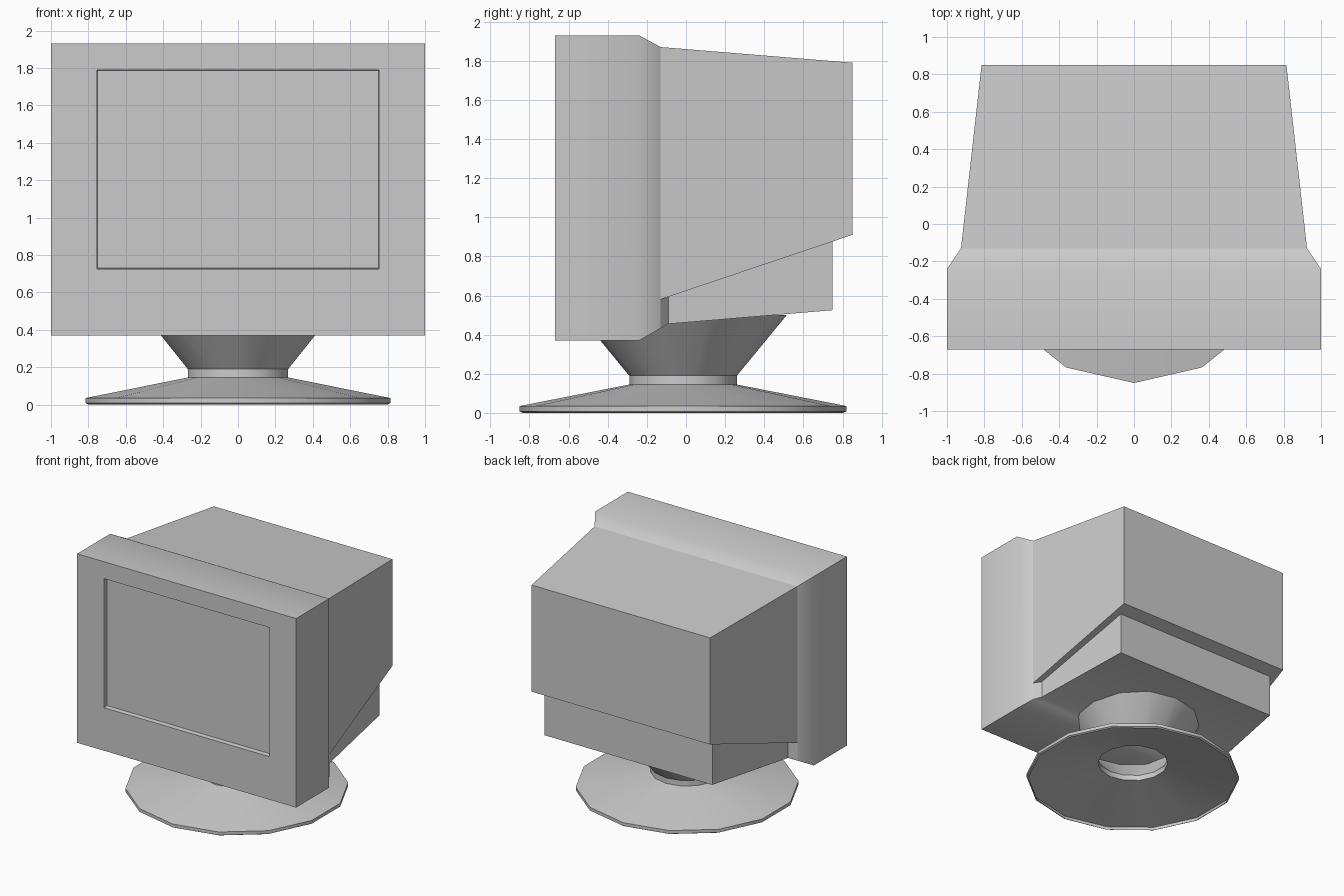
import bpy, bmesh, math

if "Cube" in bpy.data.objects:
    bpy.data.objects.remove(bpy.data.objects["Cube"])


def finish(name, bm, angle):
    mesh = bpy.data.meshes.new(name)
    bm.to_mesh(mesh)
    bm.free()
    ob = bpy.data.objects.new(name, mesh)
    bpy.context.collection.objects.link(ob)
    bpy.ops.object.select_all(action='DESELECT')
    ob.select_set(True)
    bpy.context.view_layer.objects.active = ob
    bpy.ops.object.shade_smooth_by_angle(angle=math.radians(angle))
    return ob


def bridge(bm, rings):
    for a, b in zip(rings, rings[1:]):
        n = len(a)
        for j in range(n):
            k = (j + 1) % n
            bm.faces.new((a[j], b[j], b[k], a[k]))


def loft(name, sections, cap_front=False, cap_back=False):
    """Rectangular sections (y, half width, z low, z high), front to back."""
    bm = bmesh.new()
    rings = [[bm.verts.new(p) for p in ((-w, y, lo), (w, y, lo), (w, y, hi), (-w, y, hi))]
             for y, w, lo, hi in sections]
    bridge(bm, rings)
    if cap_front:
        bm.faces.new(rings[0])
    if cap_back:
        bm.faces.new(rings[-1][::-1])
    return finish(name, bm, 35)


def lathe(name, profile, sides, y0):
    """Open shell turned about a vertical axis, profile (radius, z) from bottom up."""
    bm = bmesh.new()
    rings = []
    for r, z in profile:
        angles = [-math.pi / 2 - math.tau * i / sides for i in range(sides)]
        rings.append([bm.verts.new((r * math.cos(t), y0 + r * math.sin(t), z)) for t in angles])
    bridge(bm, rings)
    return finish(name, bm, 30)


# Front bezel with recessed screen, chamfered in at the back
loft("screen_bezel", [
    (-0.635, 0.75, 0.73, 1.785),
    (-0.67, 0.755, 0.725, 1.79),
    (-0.67, 1.0, 0.37, 1.93),
    (-0.24, 1.0, 0.37, 1.93),
    (-0.13, 0.925, 0.432, 1.87)], cap_front=True)

# Tapered rear housing with sloping underside
loft("rear_housing", [
    (-0.13, 0.925, 0.58, 1.87),
    (0.85, 0.815, 0.91, 1.79)], cap_back=True)

# Narrower wedge below the housing
loft("lower_wedge", [
    (-0.13, 0.925, 0.432, 0.58),
    (-0.09, 0.87, 0.455, 0.60),
    (0.75, 0.765, 0.525, 0.885)], cap_back=True)

# Hollow swivel stand: disc foot, collar and flared neck
lathe("swivel_stand", [
    (0.82, 0.0), (0.835, 0.008), (0.835, 0.035),
    (0.275, 0.145), (0.275, 0.19), (0.53, 0.5)], 14, -0.015)
